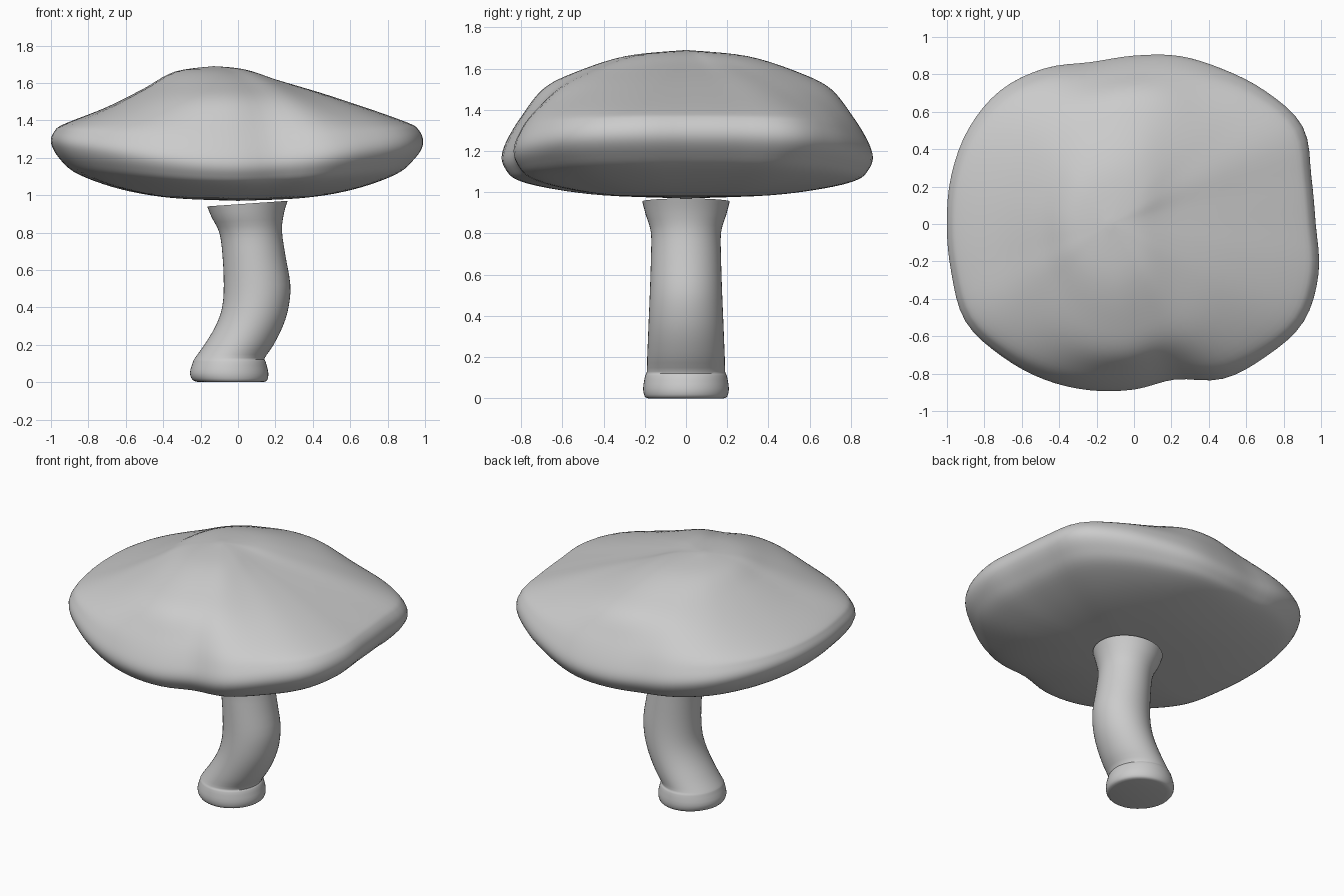
import bpy
import bmesh
from math import sin, cos, pi, radians

cube = bpy.data.objects.get("Cube")
if cube:
    bpy.data.objects.remove(cube, do_unlink=True)

grey = bpy.data.materials.new("plain grey")
grey.use_nodes = True
grey.diffuse_color = (0.6, 0.6, 0.6, 1)
grey.node_tree.nodes["Principled BSDF"].inputs["Base Color"].default_value = grey.diffuse_color


def refine(points, steps, closed=False):
    """Smooth curve through points, each a tuple of any length."""
    count = len(points)
    pick = lambda i: points[i % count] if closed else points[min(max(i, 0), count - 1)]
    result = []
    for i in range(count if closed else count - 1):
        for step in range(steps):
            t = step / steps
            result.append(tuple(
                b + t / 2 * (c - a + t * (2 * a - 5 * b + 4 * c - d + t * (3 * (b - c) + d - a)))
                for a, b, c, d in zip(pick(i - 1), pick(i), pick(i + 1), pick(i + 2))))
    return result if closed else result + [points[-1]]


def loft(name, rings, crease):
    """Skin closed rings of points and close both ends."""
    bm = bmesh.new()
    loops = [[bm.verts.new(p) for p in ring] for ring in rings]
    for low, high in zip(loops, loops[1:]):
        for i in range(len(low)):
            bm.faces.new((low[i - 1], low[i], high[i], high[i - 1]))
    bm.faces.new(loops[0])
    bm.faces.new(loops[-1])
    bmesh.ops.remove_doubles(bm, verts=bm.verts, dist=0.0005)
    bmesh.ops.recalc_face_normals(bm, faces=bm.faces)
    mesh = bpy.data.meshes.new(name)
    bm.to_mesh(mesh)
    bm.free()
    mesh.materials.append(grey)
    obj = bpy.data.objects.new(name, mesh)
    bpy.context.collection.objects.link(obj)
    bpy.ops.object.select_all(action='DESELECT')
    obj.select_set(True)
    bpy.context.view_layer.objects.active = obj
    bpy.ops.object.shade_smooth_by_angle(angle=radians(crease))


# Cap: wavy outline as radii at even angles, starting at +x
outline = refine([(r,) for r in (
    .97, .98, 1.04, 1, .955, .93, .9, .896, .96, 1.01, 1.02, 1.01,
    1, 1.01, 1.04, 1, .96, .92, .885, .86, .955, 1, 1.045, 1.02)], 4, closed=True)

# Cap profiles as (share of the radius, height), from the rim to the centre
left_top = [(1, 1.27), (.98, 1.35), (.9, 1.4), (.56, 1.53), (.29, 1.62), (.13, 1.675), (0, 1.69)]
right_top = [(1, 1.28), (.98, 1.34), (.92, 1.38), (.66, 1.47), (.43, 1.57), (.24, 1.66), (0, 1.69)]
front_top = [(1, 1.17), (.97, 1.25), (.89, 1.37), (.78, 1.5), (.61, 1.58), (.33, 1.66), (0, 1.69)]
side_under = [(0, .97), (.35, .985), (.62, 1.03), (.85, 1.11), (.95, 1.19)]
front_under = [(0, .97), (.45, .985), (.75, 1.02), (.92, 1.06), (.98, 1.11)]
left, right, front = (refine(p, 5) for p in (
    side_under + left_top, side_under + right_top, front_under + front_top))
rim = len(side_under) * 5
apex = -.13

cap_rings = []
for k in range(len(front)):
    ring = []
    for i, (radius,) in enumerate(outline):
        angle = 2 * pi * i / len(outline)
        across = abs(sin(angle)) ** 3
        toward_left = (1 + cos(angle)) / 2
        share, z = (across * f + (1 - across) * (toward_left * a + (1 - toward_left) * b)
                    for a, b, f in zip(left[k], right[k], front[k]))
        shift = apex * (1 - share) if k > rim else 0
        ring.append((share * radius * cos(angle) + shift, share * radius * sin(angle), z))
    cap_rings.append(ring)
loft("mushroom_cap", cap_rings, 60)

# Stem: bent tube, each ring given by its right and left edge (x, z) and half depth
sections = refine([
    (-.2, 0, .13, 0, .18), (-.24, .01, .155, .01, .2), (-.257, .05, .162, .05, .208),
    (-.24, .11, .148, .11, .198), (-.23, .13, .143, .13, .19), (-.18, .2, .19, .2, .188),
    (-.12, .3, .24, .3, .184), (-.085, .4, .27, .4, .18), (-.076, .52, .28, .52, .175),
    (-.083, .68, .253, .68, .17), (-.1, .8, .235, .81, .17), (-.14, .88, .245, .9, .195),
    (-.165, .94, .265, .97, .212)], 3)
stem_rings = []
for x0, z0, x1, z1, depth in sections:
    ring = []
    for i in range(48):
        angle = 2 * pi * i / 48
        t = (1 + cos(angle)) / 2
        ring.append((x0 + (x1 - x0) * t, depth * sin(angle), z0 + (z1 - z0) * t))
    stem_rings.append(ring)
loft("stem", stem_rings, 50)
